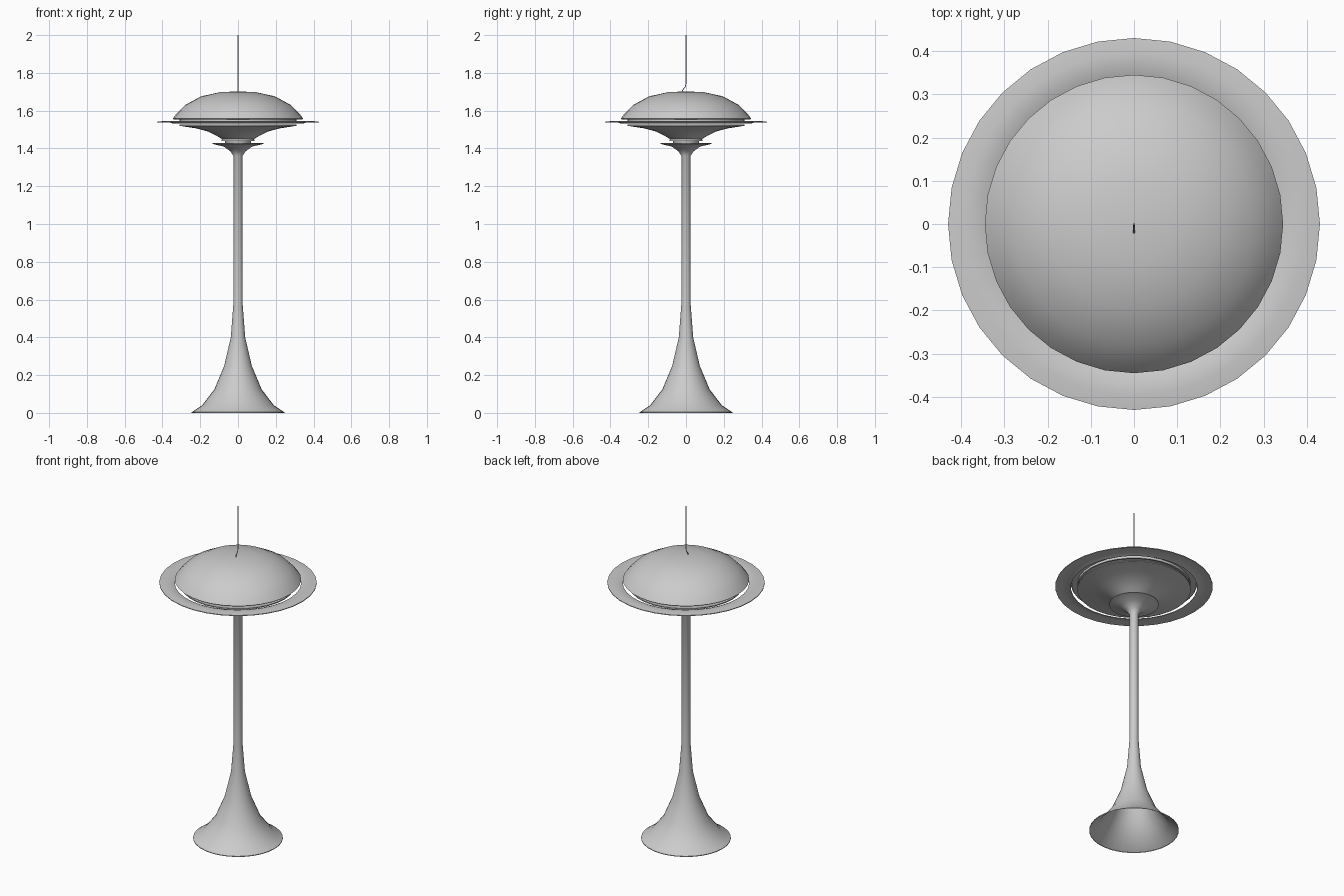
import bpy, bmesh, math

if "Cube" in bpy.data.objects:
    bpy.data.objects.remove(bpy.data.objects["Cube"])

SIDES = 32


def lathe(name, profile, closed=False, angle=40):
    """Spin a (radius, height) profile around z; closed joins last point to first."""
    bm = bmesh.new()
    rings = []
    for r, z in profile:
        if r == 0:
            rings.append([bm.verts.new((0, 0, z))] * SIDES)
        else:
            rings.append([bm.verts.new((r * math.cos(2 * math.pi * i / SIDES),
                                        r * math.sin(2 * math.pi * i / SIDES), z))
                          for i in range(SIDES)])
    pairs = list(zip(rings, rings[1:]))
    if closed:
        pairs.append((rings[-1], rings[0]))
    for a, b in pairs:
        for i in range(SIDES):
            j = (i + 1) % SIDES
            quad = list(dict.fromkeys((a[i], a[j], b[j], b[i])))
            bm.faces.new(quad)
    bmesh.ops.recalc_face_normals(bm, faces=bm.faces)
    mesh = bpy.data.meshes.new(name)
    bm.to_mesh(mesh)
    bm.free()
    obj = bpy.data.objects.new(name, mesh)
    bpy.context.collection.objects.link(obj)
    bpy.ops.object.select_all(action='DESELECT')
    obj.select_set(True)
    bpy.context.view_layer.objects.active = obj
    bpy.ops.object.shade_smooth_by_angle(angle=math.radians(angle))
    return obj


# Trumpet foot, slim column and small flared collar (hollow underneath)
lathe("trumpet_stand", [
    (0.245, 0.0), (0.245, 0.004), (0.19, 0.04), (0.125, 0.125), (0.073, 0.25),
    (0.038, 0.4), (0.025, 0.57), (0.024, 1.36), (0.04, 1.385), (0.075, 1.41),
    (0.135, 1.424), (0.135, 1.428), (0.07, 1.42), (0.0, 1.415)])

# Lower bowl with its neck resting in the collar
lathe("lower_bowl", [
    (0.0, 1.42), (0.065, 1.42), (0.07, 1.44), (0.088, 1.44), (0.085, 1.45), (0.115, 1.468),
    (0.16, 1.49), (0.22, 1.506), (0.31, 1.52), (0.31, 1.526),
    (0.22, 1.512), (0.16, 1.496), (0.08, 1.455), (0.0, 1.455)])

# Thin wavy brim floating around the dome
lathe("outer_ring", [
    (0.345, 1.532), (0.365, 1.538), (0.395, 1.541), (0.43, 1.537),
    (0.43, 1.541), (0.395, 1.545), (0.365, 1.543), (0.345, 1.536)], closed=True)

# Shallow dome shade with a stepped inner lip
lathe("dome_shade", [
    (0.0, 1.702), (0.095, 1.698), (0.195, 1.676), (0.28, 1.63), (0.325, 1.585),
    (0.345, 1.558), (0.34, 1.553), (0.31, 1.553), (0.31, 1.54), (0.3, 1.54),
    (0.3, 1.565), (0.27, 1.62), (0.19, 1.665), (0.0, 1.69)])

# Hanging cord with a kink where it meets the dome
curve = bpy.data.curves.new("cord", 'CURVE')
curve.dimensions = '3D'
curve.bevel_depth = 0.0025
curve.bevel_resolution = 1
curve.use_fill_caps = True
spline = curve.splines.new('POLY')
path = [(0, -0.022, 1.695), (0, -0.017, 1.71), (0, -0.004, 1.726), (0, 0, 1.745), (0, 0, 2.0)]
spline.points.add(len(path) - 1)
for p, co in zip(spline.points, path):
    p.co = (*co, 1)
bpy.context.collection.objects.link(bpy.data.objects.new("cord", curve))
